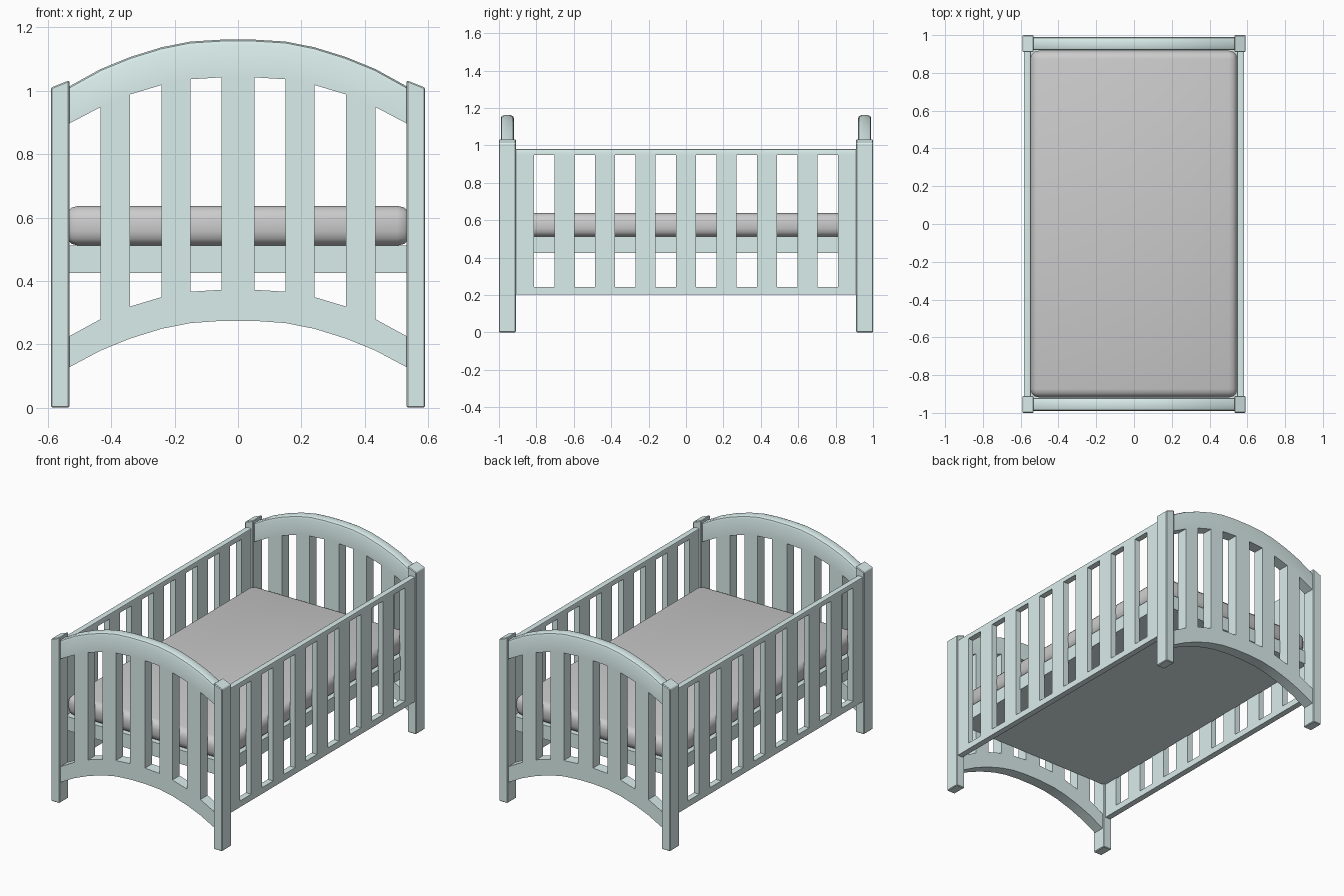
import bpy, bmesh
from mathutils import Vector

if "Cube" in bpy.data.objects:
    bpy.data.objects.remove(bpy.data.objects["Cube"])

paint = bpy.data.materials.new("pale_teal_paint")
paint.diffuse_color = (0.70, 0.85, 0.83, 1)
paint.use_nodes = True
paint.node_tree.nodes["Principled BSDF"].inputs["Base Color"].default_value = paint.diffuse_color


def finish(bm, name, mat=None, smooth=False):
    bmesh.ops.recalc_face_normals(bm, faces=bm.faces)
    me = bpy.data.meshes.new(name)
    bm.to_mesh(me)
    bm.free()
    ob = bpy.data.objects.new(name, me)
    bpy.context.collection.objects.link(ob)
    if mat:
        me.materials.append(mat)
    if smooth:
        bpy.context.view_layer.objects.active = ob
        ob.select_set(True)
        bpy.ops.object.shade_smooth_by_angle(angle=0.6)
        ob.select_set(False)
    return ob


def box(name, lo, hi, bevel=0, segs=1, mat=None, smooth=False, slope=None):
    bm = bmesh.new()
    bmesh.ops.create_cube(bm, size=1)
    for v in bm.verts:
        v.co = Vector([l + (c + 0.5) * (h - l) for l, h, c in zip(lo, hi, v.co)])
    if slope:
        slope(bm)
    if bevel:
        bmesh.ops.bevel(bm, geom=bm.edges[:], offset=bevel, segments=segs,
                        profile=0.5, affect='EDGES')
    return finish(bm, name, mat, smooth)


def slatted_panel(name, cols, to3d, depth, slat_even, bevel):
    """cols: (u, [4 heights]); rails fill rows 0 and 2, slats every other column of row 1."""
    bm = bmesh.new()
    grid = [[bm.verts.new(to3d(u, z)) for z in zs] for u, zs in cols]
    for i in range(len(grid) - 1):
        for r in range(3):
            if r == 1 and (i % 2 == 0) != slat_even:
                continue
            a, b = grid[i], grid[i + 1]
            bm.faces.new((a[r], b[r], b[r + 1], a[r + 1]))
    top = {v for col in grid for v in col[3:]}
    top_co = [v.co.copy() for v in top]
    ext = bmesh.ops.extrude_face_region(bm, geom=bm.faces[:], use_keep_orig=True)
    new = [e for e in ext["geom"] if isinstance(e, bmesh.types.BMVert)]
    for v in new:
        if any((v.co - c).length < 1e-6 for c in top_co):
            top.add(v)
    bmesh.ops.translate(bm, verts=new, vec=depth)
    bmesh.ops.recalc_face_normals(bm, faces=bm.faces)
    # round the long edges of the top rail
    along = [e for e in bm.edges if e.verts[0] in top and e.verts[1] in top
             and abs((e.verts[0].co - e.verts[1].co).dot(depth)) < 1e-6]
    bmesh.ops.bevel(bm, geom=along, offset=bevel, segments=2, profile=0.5, affect='EDGES')
    return finish(bm, name, paint, True)


# Arched end boards: x, arch underside, window bottom, window top, arch top
half = [(0.052, (0.274, 0.372, 1.042, 1.161)), (0.15, (0.267, 0.366, 1.036, 1.155)),
        (0.241, (0.249, 0.349, 1.018, 1.137)), (0.341, (0.218, 0.319, 0.988, 1.106)),
        (0.434, (0.180, 0.279, 0.948, 1.068)), (0.537, (0.125, 0.223, 0.894, 1.011))]
end_cols = [(-x, z) for x, z in reversed(half)] + half
for s, name in ((-1, "front_end_board"), (1, "back_end_board")):
    slatted_panel(name, end_cols, lambda u, z, s=s: (u, s * 0.92, z),
                  Vector((0, s * 0.07, 0)), False, 0.016)

# Side rails with eight windows each
levels = (0.203, 0.242, 0.949, 0.98)
ys = [-0.912]
for k in range(8):
    c = (k - 3.5) * 0.2166
    ys += [c - 0.0555, c + 0.0555]
ys.append(0.912)
for s, name in ((-1, "left_side_rail"), (1, "right_side_rail")):
    slatted_panel(name, [(y, levels) for y in ys], lambda u, z, s=s: (s * 0.546, u, z),
                  Vector((s * 0.037, 0, 0)), True, 0.005)

# Corner posts with tops sloping down outward
def slope_top(bm):
    for v in bm.verts:
        if v.co.z > 0.5 and abs(v.co.x) > 0.56:
            v.co.z = 1.01

for sx, a in ((-1, "left"), (1, "right")):
    for sy, b in ((-1, "front"), (1, "back")):
        xs, yy = sorted((sx * 0.532, sx * 0.59)), sorted((sy * 0.91, sy * 1.0))
        box(f"{b}_{a}_post", (xs[0], yy[0], 0), (xs[1], yy[1], 1.033), 0.004, 1,
            paint, slope=slope_top)

# Base board and mattress
box("base_board", (-0.55, -0.922, 0.425), (0.55, 0.922, 0.512), mat=paint)
box("mattress", (-0.548, -0.918, 0.511), (0.548, 0.918, 0.637), 0.045, 3, smooth=True)
